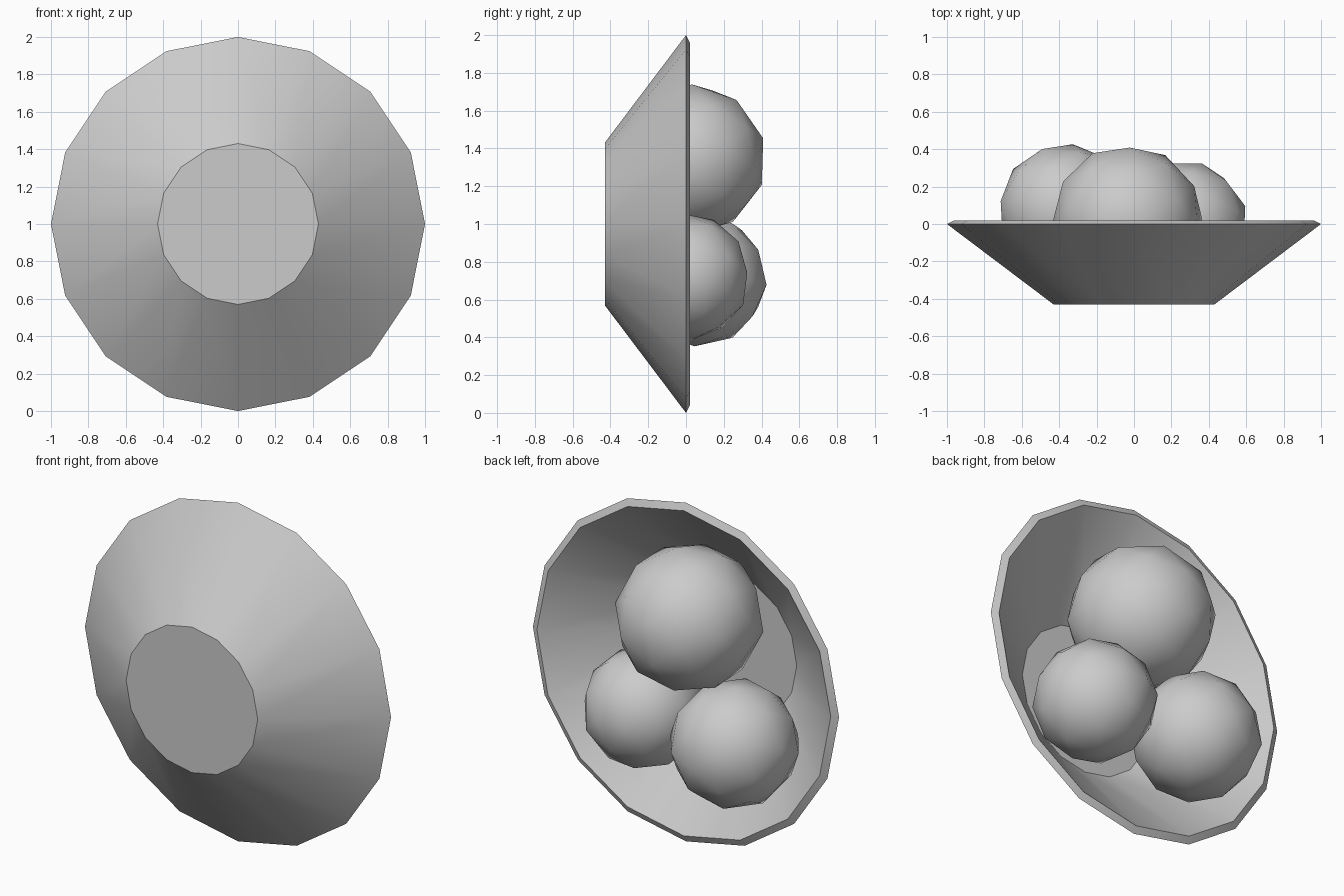
import bpy
import bmesh
import math
from math import radians

cube = bpy.data.objects.get("Cube")
if cube:
    bpy.data.objects.remove(cube, do_unlink=True)

SIDES = 16
CENTRE_Z = 1.0

grey = bpy.data.materials.new("plain grey")
grey.use_nodes = True
color = (0.6, 0.6, 0.6, 1)
grey.diffuse_color = color
grey.node_tree.nodes["Principled BSDF"].inputs["Base Color"].default_value = color


def finish(bm, name):
    """Turn a bmesh into a smooth, grey object."""
    bmesh.ops.recalc_face_normals(bm, faces=bm.faces)
    mesh = bpy.data.meshes.new(name)
    bm.to_mesh(mesh)
    bm.free()
    mesh.materials.append(grey)
    obj = bpy.data.objects.new(name, mesh)
    bpy.context.collection.objects.link(obj)
    bpy.ops.object.select_all(action="DESELECT")
    obj.select_set(True)
    bpy.context.view_layer.objects.active = obj
    bpy.ops.object.shade_smooth_by_angle(angle=radians(30))
    return obj


# Bowl on its side: rings of (radius, y) from outer base over the rim to inner floor
profile = [(0.43, -0.43), (1.0, 0.0), (0.96, 0.02), (0.44, -0.405)]
bm = bmesh.new()
rings = []
for radius, y in profile:
    angles = [math.tau * i / SIDES for i in range(SIDES)]
    rings.append([bm.verts.new((radius * math.cos(a), y, CENTRE_Z + radius * math.sin(a)))
                  for a in angles])
for lower, upper in zip(rings, rings[1:]):
    for i in range(SIDES):
        j = (i + 1) % SIDES
        bm.faces.new((lower[i], lower[j], upper[j], upper[i]))
bm.faces.new(rings[0])
bm.faces.new(rings[-1])
finish(bm, "bowl")

# Three balls resting in the bowl: name, radius, centre, tilt in degrees
balls = [
    ("top_ball", 0.405, (-0.035, 0.02, 1.34), (20, 35, 10)),
    ("lower_right_ball", 0.355, (-0.37, 0.075, 0.705), (50, 15, 40)),
    ("lower_left_ball", 0.337, (0.272, 0.0, 0.72), (10, 60, 25)),
]
for name, radius, centre, tilt in balls:
    bm = bmesh.new()
    bmesh.ops.create_icosphere(bm, subdivisions=2, radius=radius)
    ball = finish(bm, name)
    ball.location = centre
    ball.rotation_euler = [radians(t) for t in tilt]
